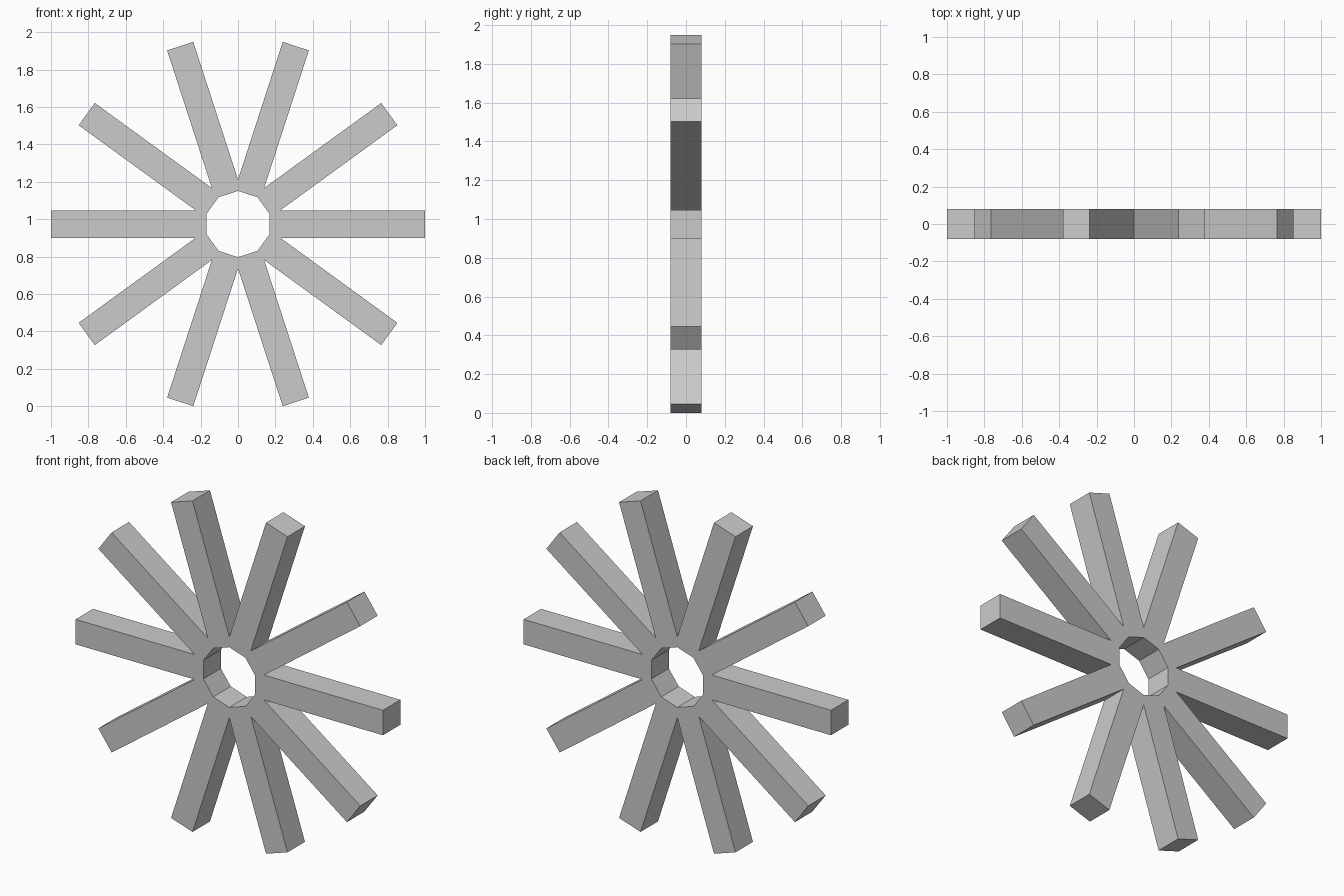
import bpy, bmesh
from math import sin, cos, pi
from mathutils import Matrix, Vector

if "Cube" in bpy.data.objects:
    bpy.data.objects.remove(bpy.data.objects["Cube"])

SPOKES = 10
HALF_W = 0.0735      # half width of a spoke
HALF_T = 0.081       # half thickness
HOLE_R = 0.177       # corner radius of the ten-sided hole
STEP = 2 * pi / SPOKES
CENTRE_Z = sin(2 * STEP) + HALF_W * cos(2 * STEP)

# One sector: hole edge, spoke root and spoke tip
a = STEP / 2
root_x = HALF_W / sin(a) * cos(a)
hx, hz = HOLE_R * cos(a), HOLE_R * sin(a)
sector = [(hx, -hz), (root_x, -HALF_W), (1, -HALF_W),
          (1, HALF_W), (root_x, HALF_W), (hx, hz)]

# Repeat the sector around the hub and weld the seams
bm = bmesh.new()
for i in range(SPOKES):
    turn = Matrix.Rotation(-i * STEP, 3, 'Y')
    bm.faces.new([bm.verts.new(turn @ Vector((x, -HALF_T, z))) for x, z in sector])
bmesh.ops.remove_doubles(bm, verts=bm.verts, dist=0.0005)

# Give the star its thickness
out = bmesh.ops.extrude_face_region(bm, geom=bm.faces[:], use_keep_orig=True)
bmesh.ops.translate(bm, vec=(0, 2 * HALF_T, 0),
                    verts=[v for v in out['geom'] if isinstance(v, bmesh.types.BMVert)])
bmesh.ops.recalc_face_normals(bm, faces=bm.faces)

mesh = bpy.data.meshes.new("spoked_star")
bm.to_mesh(mesh)
bm.free()
star = bpy.data.objects.new("spoked_star", mesh)
star.location.z = CENTRE_Z
bpy.context.collection.objects.link(star)
